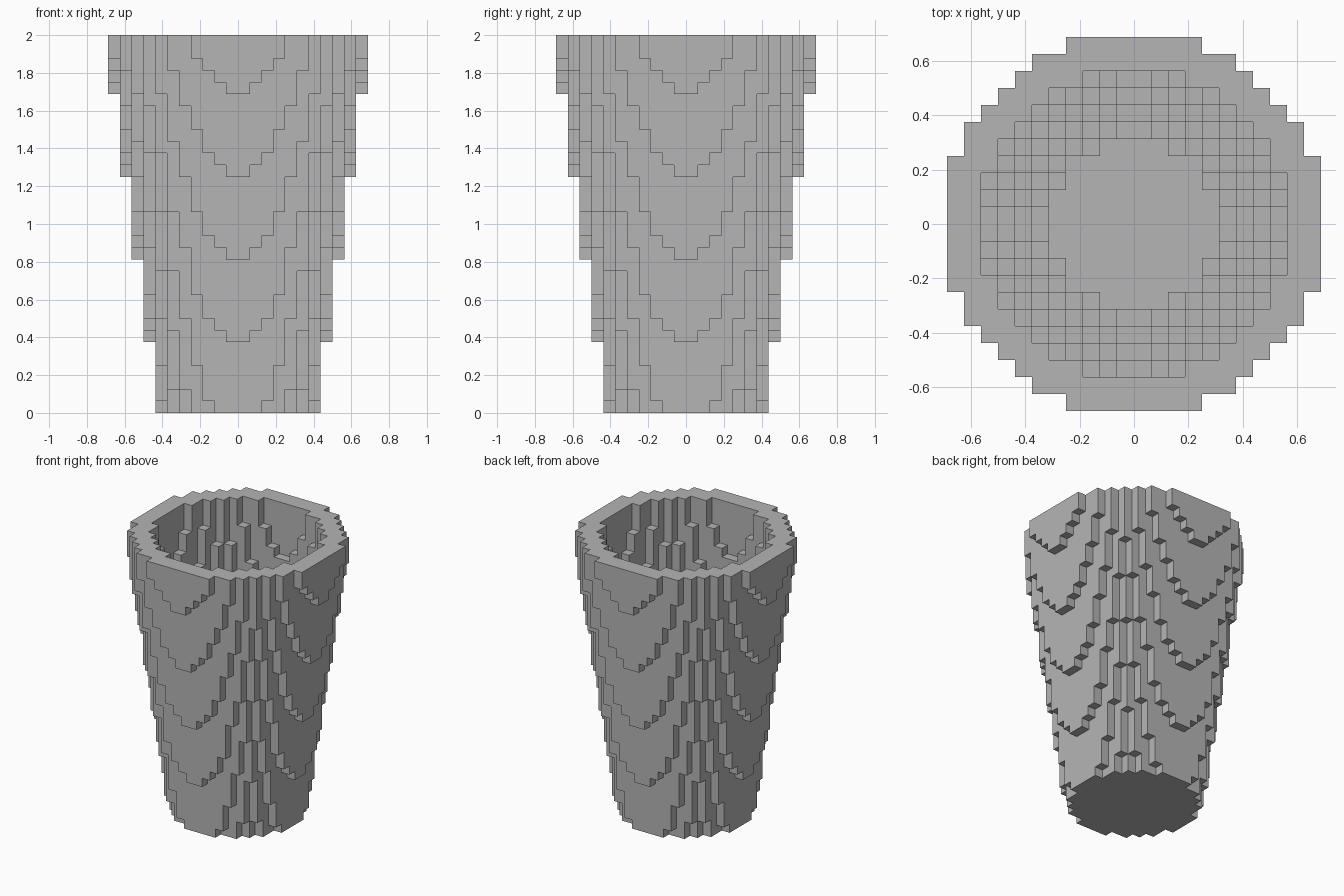
import bpy
import bmesh
from math import hypot
from mathutils import Vector

cube = bpy.data.objects.get("Cube")
if cube:
    bpy.data.objects.remove(cube, do_unlink=True)

CELL = 1 / 16      # block size
LAYERS = 32        # blocks in height
FLOOR = 2          # solid layers at the bottom
FLARE = 1 / 7      # radius gained per layer, in blocks


def near(i):
    """Distance in blocks from the axis to the closest side of column i."""
    return i if i >= 0 else -i - 1


def is_solid(i, j, k):
    a, b = near(i), near(j)
    inside_outer = hypot(a, b) <= 6.188 + FLARE * k
    inside_hollow = k >= FLOOR and hypot(a + 1, b + 1) < 5.394 + FLARE * k
    return inside_outer and not inside_hollow


# Blocks that make up the tapered wall and floor
span = range(-12, 12)
blocks = {(i, j, k) for i in span for j in span for k in range(LAYERS)
          if is_solid(i, j, k)}

# Skin only the exposed block sides
bm = bmesh.new()
corners = {}


def corner(p):
    key = tuple(round(c) for c in p)
    if key not in corners:
        corners[key] = bm.verts.new(Vector(key) * CELL)
    return corners[key]


for block in blocks:
    centre = Vector(block) + Vector((0.5, 0.5, 0.5))
    for axis in range(3):
        for sign in (-1, 1):
            n = Vector((0, 0, 0))
            n[axis] = sign
            if tuple(int(c) for c in Vector(block) + n) in blocks:
                continue
            u = Vector((n.y, n.z, n.x))
            v = n.cross(u)
            mid = centre + n / 2
            bm.faces.new([corner(mid + (s * u + t * v) / 2)
                          for s, t in ((-1, -1), (1, -1), (1, 1), (-1, 1))])

mesh = bpy.data.meshes.new("block_cup")
bm.to_mesh(mesh)
bm.free()
cup = bpy.data.objects.new("block_cup", mesh)
bpy.context.collection.objects.link(cup)

# Plain grey material
grey = bpy.data.materials.new("plain_grey")
grey.use_nodes = True
colour = (0.46, 0.46, 0.46, 1)
grey.diffuse_color = colour
grey.node_tree.nodes["Principled BSDF"].inputs["Base Color"].default_value = colour
mesh.materials.append(grey)
